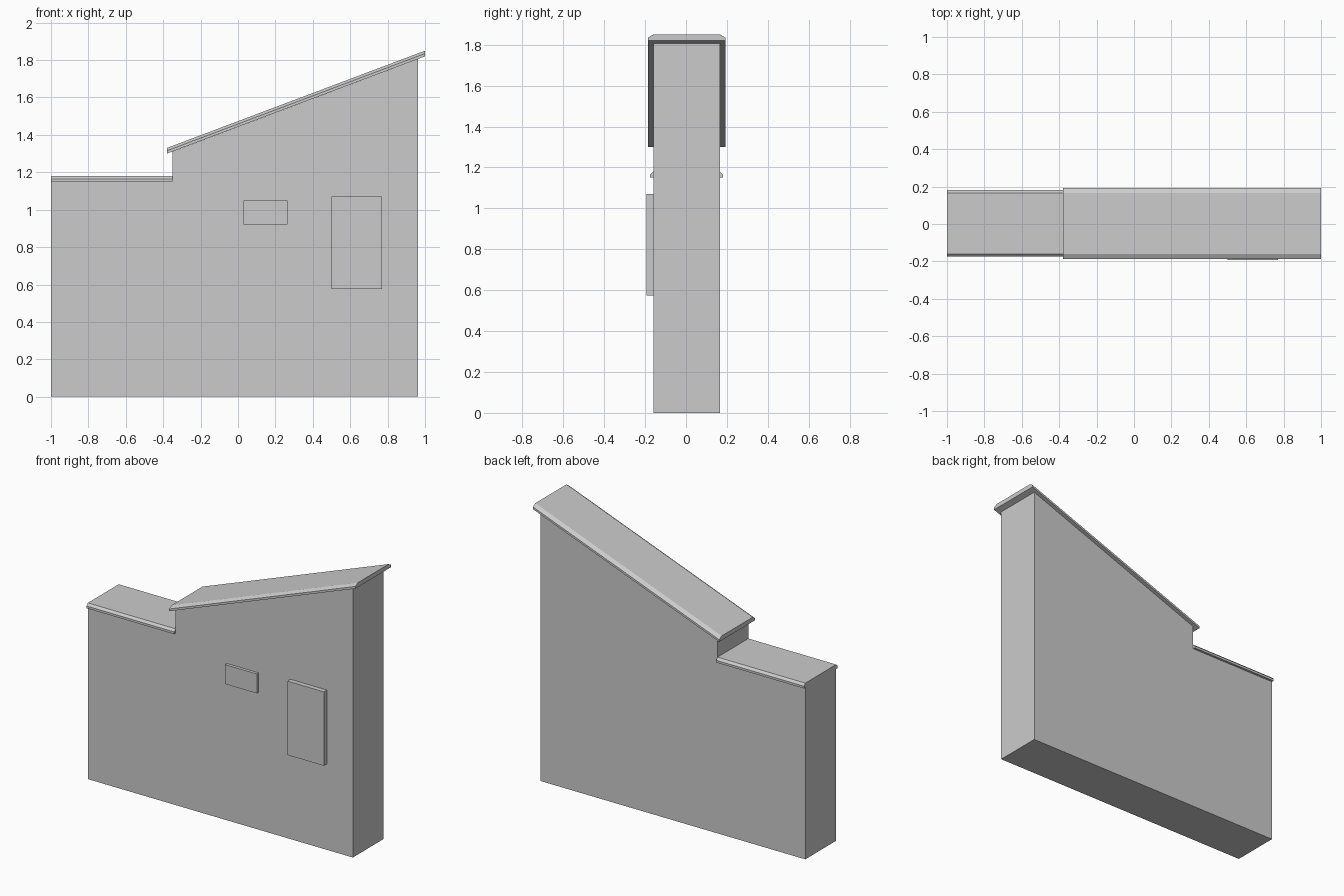
import bpy
import bmesh

default = bpy.data.objects.get("Cube")
if default:
    bpy.data.objects.remove(default, do_unlink=True)

# One plain grey for the whole model
GREY = (0.6, 0.6, 0.6, 1.0)
grey = bpy.data.materials.new("plain_grey")
grey.use_nodes = True
grey.diffuse_color = GREY
grey.node_tree.nodes["Principled BSDF"].inputs["Base Color"].default_value = GREY

MID_Y = 0.003        # centre line of the wall
HALF = 0.163         # half the wall thickness
FRONT = MID_Y - HALF


def prism(name, start, end):
    """Solid between two matching outlines."""
    bm = bmesh.new()
    a = [bm.verts.new(p) for p in start]
    b = [bm.verts.new(p) for p in end]
    bm.faces.new(a)
    bm.faces.new(b[::-1])
    for i in range(len(a)):
        j = (i + 1) % len(a)
        bm.faces.new((a[i], b[i], b[j], a[j]))
    bmesh.ops.recalc_face_normals(bm, faces=bm.faces)
    mesh = bpy.data.meshes.new(name)
    bm.to_mesh(mesh)
    bm.free()
    mesh.materials.append(grey)
    obj = bpy.data.objects.new(name, mesh)
    bpy.context.collection.objects.link(obj)
    return obj


def coping(name, x0, z0, x1, z1, overhang):
    """Capping strip with bevelled long edges, sheared along its slope."""
    out = HALF + overhang
    profile = [(-out, 0), (out, 0), (out, 0.015), (HALF, 0.03),
               (-HALF, 0.03), (-out, 0.015)]
    prism(name, [(x0, MID_Y + y, z0 + z) for y, z in profile],
          [(x1, MID_Y + y, z1 + z) for y, z in profile])


def panel(name, x0, x1, z0, z1, face_y):
    """Raised plate on the front of the wall."""
    outline = [(x0, z0), (x1, z0), (x1, z1), (x0, z1)]
    prism(name, [(x, face_y, z) for x, z in outline],
          [(x, FRONT, z) for x, z in outline])


# Stepped wall with a sloping top
outline = [(-1, 0), (0.963, 0), (0.963, 1.806), (-0.35, 1.311),
           (-0.35, 1.15), (-1, 1.15)]
prism("wall", [(x, FRONT, z) for x, z in outline],
      [(x, MID_Y + HALF, z) for x, z in outline])

# Copings
coping("lower_coping", -1, 1.15, -0.35, 1.15, 0.015)
coping("sloping_coping", -0.38, 1.30, 1, 1.82, 0.026)

# Front plates
panel("small_plate", 0.03, 0.265, 0.92, 1.05, -0.18)
panel("tall_plate", 0.5, 0.77, 0.575, 1.07, -0.192)
